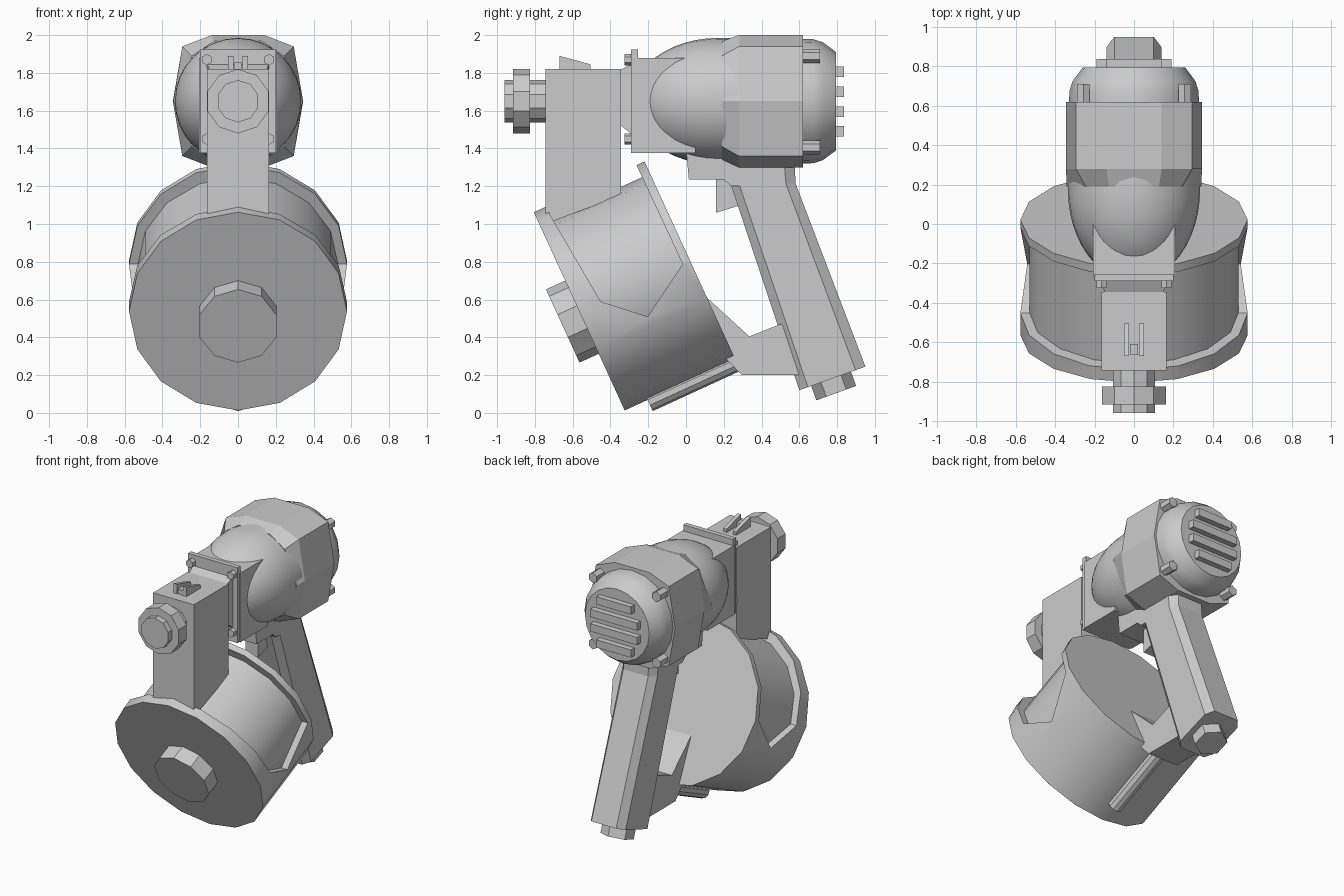
import bpy, bmesh, math
from mathutils import Matrix, Vector

if "Cube" in bpy.data.objects:
    bpy.data.objects.remove(bpy.data.objects["Cube"])

grey = bpy.data.materials.new("tool_grey")
grey.diffuse_color = (0.6, 0.6, 0.6, 1)
grey.use_nodes = True
grey.node_tree.nodes["Principled BSDF"].inputs["Base Color"].default_value = grey.diffuse_color
ID = Matrix.Identity(4)


def loft(name, rings, M=ID, smooth=False):
    """Skin a list of equal-length point rings and cap both ends."""
    bm = bmesh.new()
    vs = [[bm.verts.new(M @ Vector(p)) for p in ring] for ring in rings]
    n = len(vs[0])
    for a, b in zip(vs, vs[1:]):
        for i in range(n):
            j = (i + 1) % n
            bm.faces.new((a[i], a[j], b[j], b[i]))
    bm.faces.new(vs[0])
    bm.faces.new(vs[-1])
    bmesh.ops.recalc_face_normals(bm, faces=bm.faces)
    me = bpy.data.meshes.new(name)
    bm.to_mesh(me)
    bm.free()
    ob = bpy.data.objects.new(name, me)
    bpy.context.collection.objects.link(ob)
    me.materials.append(grey)
    if smooth:
        shade(ob)
    return ob


def activate(ob):
    bpy.ops.object.select_all(action='DESELECT')
    ob.select_set(True)
    bpy.context.view_layer.objects.active = ob


def shade(ob):
    activate(ob)
    bpy.ops.object.shade_smooth_by_angle(angle=math.radians(32))


def lathe(name, profile, n, c=(0, 0), M=ID, sx=1.0, smooth=False):
    """Turn (y, radius) pairs round the y axis through x, z = c."""
    t = [2 * math.pi * i / n for i in range(n)]
    rings = [[(c[0] + sx * r * math.sin(a), y, c[1] + r * math.cos(a)) for a in t]
             for y, r in profile]
    return loft(name, rings, M, smooth)


def prism(name, pts, x0, x1, M=ID):
    """Extrude a (y, z) outline from x0 to x1."""
    return loft(name, [[(x, y, z) for y, z in pts] for x in (x0, x1)], M)


def box(name, x0, x1, y0, y1, z0, z1):
    return prism(name, [(y0, z0), (y1, z0), (y1, z1), (y0, z1)], x0, x1)


def axis_frame(y, z, dy, dz):
    """Frame at (0, y, z) whose local y points along (dy, dz)."""
    l = math.hypot(dy, dz)
    dy, dz = dy / l, dz / l
    return Matrix(((1, 0, 0, 0), (0, dy, -dz, y), (0, dz, dy, z), (0, 0, 0, 1)))


# Tilted drum with a recessed upper band
D = axis_frame(-0.565, 0.5375, 0.909, 0.417)
drum = lathe("drum_shell", [(0, 0.577), (0.645, 0.577)], 16, M=D)
cutter = prism("drum_cutter", [(0.073, 0.75), (0.073, 0.52), (0.125, 0), (0.317, -0.176),
                               (0.602, 0), (0.597, 0.75)], -0.8, 0.8, D)
cutter.hide_render = True
mod = drum.modifiers.new("recess", 'BOOLEAN')
mod.operation = 'DIFFERENCE'
mod.solver = 'EXACT'
mod.object = cutter
activate(drum)
bpy.ops.object.modifier_apply(modifier="recess")
bpy.data.objects.remove(cutter)
shade(drum)
lathe("drum_core", [(0.02, 0.507), (0.625, 0.507)], 16, M=D, sx=1.045, smooth=True)
lathe("drum_hub", [(-0.112, 0.213), (0.05, 0.213)], 10, c=(0, -0.034), M=D)
lathe("drum_rod", [(0.133, 0.05), (0.643, 0.05)], 10, c=(0, -0.592), M=D)

# Nose block with stepped tip
prism("nose_block", [(-0.745, 1.82), (-0.345, 1.82), (-0.345, 1.15), (-0.745, 1.0)],
      -0.165, 0.165)
lathe("nose_tip", [(-0.96, 0.112), (-0.917, 0.112), (-0.917, 0.17), (-0.825, 0.17),
                   (-0.825, 0.112), (-0.72, 0.112)], 10, c=(0, 1.65))

# Sight: two ears and a small block
for s in (-1, 1):
    prism("sight_ear", [(-0.67, 1.89), (-0.505, 1.845), (-0.505, 1.81), (-0.67, 1.81)],
          s * 0.025, s * 0.052)
box("sight_block", -0.02, 0.02, -0.665, -0.61, 1.81, 1.855)

# Flared neck, flange plate and collar
loft("neck", [[(-w, y, a), (w, y, a), (w, y, b), (-w, y, b)] for w, y, a, b in
              ((0.15, -0.35, 1.525, 1.815), (0.165, -0.28, 1.47, 1.85))])
box("flange_plate", -0.2, 0.2, -0.29, -0.255, 1.375, 1.925)
box("collar", -0.207, 0.207, -0.27, 0.05, 1.375, 1.88)
for x in (-0.165, 0.165):
    for z in (1.45, 1.87):
        lathe("flange_bolt", [(-0.325, 0.03), (-0.27, 0.03)], 6, c=(x, z))

# Rounded body
dome = [(0.17 - 0.46 * math.cos(t), 0.335 * math.sin(t))
        for t in [math.radians(14 + 76 * i / 10) for i in range(11)]]
lathe("body_dome", dome + [(0.5, 0.335)], 32, c=(0, 1.65), smooth=True)

# Faceted housing with chamfered front
half = [(0.14, 0.35), (0.295, 0.29), (0.345, 0), (0.295, -0.29), (0.14, -0.35)]
outline = half + [(-x, z) for x, z in reversed(half)]


def housing_ring(y, limit):
    ring = []
    for x, z in outline:
        k = min(1, limit / math.hypot(x, z))
        ring.append((x * k, y, 1.65 + z * k))
    return ring


loft("housing", [housing_ring(0.19, 0.342), housing_ring(0.28, 1), housing_ring(0.62, 1)])

# Rear cap, bolts and grille
lathe("rear_cap", [(0.6, 0.33), (0.675, 0.328), (0.725, 0.312), (0.795, 0.26)], 20,
      c=(0, 1.65), smooth=True)
for x in (-0.257, 0.257):
    for z in (1.405, 1.89):
        lathe("housing_bolt", [(0.6, 0.037), (0.71, 0.037)], 6, c=(x, z))
for z, w in ((1.805, 0.14), (1.7, 0.19), (1.595, 0.19), (1.49, 0.14)):
    box("grille_bar", -w, w, 0.78, 0.837, z - 0.028, z + 0.028)

# Handle mount and trigger
prism("handle_mount", [(0.0, 1.4), (0.015, 1.235), (0.2, 1.235), (0.24, 1.2), (0.4, 1.2),
                       (0.4, 1.4)], -0.14, 0.14)
prism("trigger", [(0.16, 1.25), (0.16, 1.06), (0.29, 1.1), (0.29, 1.25)], -0.05, 0.05)

# Handle: eight-sided section from housing to butt
section = [(0.1, 0), (0.14, 0.13), (0.14, 0.85), (0.1, 1)]
section += [(-x, u) for x, u in reversed(section)]
loft("handle", [[(x, f[0] + u * (b[0] - f[0]), f[1] + u * (b[1] - f[1])) for x, u in section]
                for f, b in (((0.2, 1.32), (0.575, 1.34)), ((0.24, 1.2), (0.58, 1.215)),
                             ((0.60, 0.12), (0.95, 0.245)))])
lathe("handle_end_bolt", [(-0.03, 0.112), (0.075, 0.112)], 6,
      M=axis_frame(0.77, 0.175, 0.34, -0.94))

# Bridge from handle to drum
prism("drum_bridge", [(0.1, 0.62), (0.335, 0.405), (0.5, 0.47), (0.62, 0.4), (0.66, 0.2),
                      (0.295, 0.2), (0.2, 0.3)], -0.12, 0.12)
